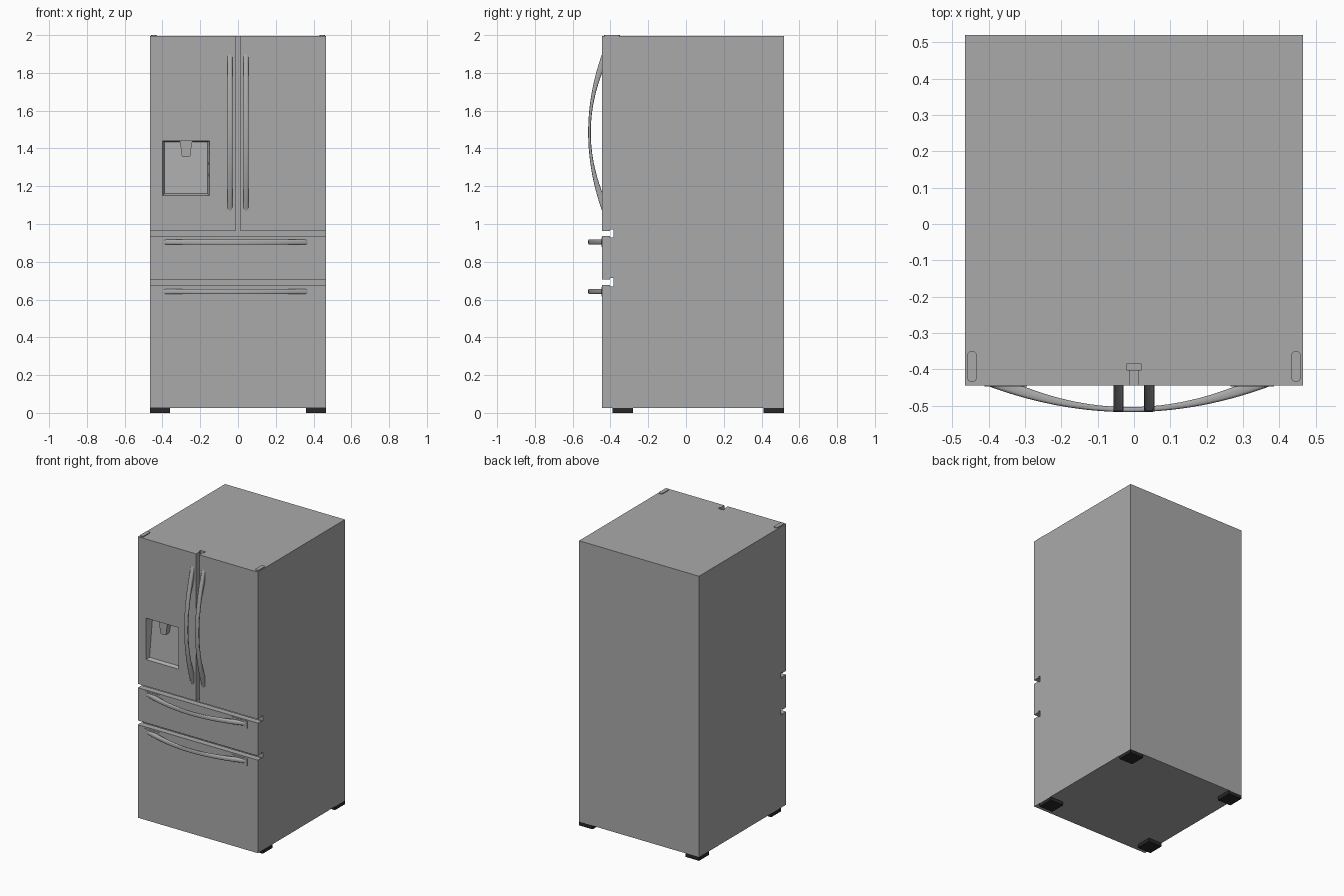
import bpy, bmesh, math
from mathutils import Vector

if "Cube" in bpy.data.objects:
    bpy.data.objects.remove(bpy.data.objects["Cube"])


def material(name, v):
    m = bpy.data.materials.new(name)
    m.diffuse_color = (v, v, v, 1)
    m.use_nodes = True
    m.node_tree.nodes["Principled BSDF"].inputs["Base Color"].default_value = m.diffuse_color
    return m


STEEL = material("steel grey", 0.4)
BLACK = material("foot black", 0.02)
FRONT, SEAM, BACK = -0.445, -0.402, -0.385


def finish(name, bm, mat):
    bmesh.ops.recalc_face_normals(bm, faces=bm.faces[:])
    me = bpy.data.meshes.new(name)
    bm.to_mesh(me)
    bm.free()
    ob = bpy.data.objects.new(name, me)
    bpy.context.collection.objects.link(ob)
    me.materials.append(mat)
    return ob


def loft(name, rings, mat=STEEL):
    bm = bmesh.new()
    vs = [[bm.verts.new(p) for p in r] for r in rings]
    n = len(rings[0])
    for a, b in zip(vs, vs[1:]):
        for i in range(n):
            j = (i + 1) % n
            bm.faces.new((a[i], a[j], b[j], b[i]))
    bm.faces.new(vs[0])
    bm.faces.new(vs[-1])
    return finish(name, bm, mat)


def box(name, x0, x1, y0, y1, z0, z1, mat=STEEL):
    ring = lambda z: [(x0, y0, z), (x1, y0, z), (x1, y1, z), (x0, y1, z)]
    return loft(name, [ring(z0), ring(z1)], mat)


def smooth(ob):
    bpy.ops.object.select_all(action='DESELECT')
    ob.select_set(True)
    bpy.context.view_layer.objects.active = ob
    bpy.ops.object.shade_smooth_by_angle(angle=math.radians(40))


# Cabinet and feet
W, TOP, BASE = 0.465, 1.994, 0.025
box("cabinet", -W, W, BACK, 0.52, BASE, TOP)
for sx, side in ((-1, "left"), (1, "right")):
    for y, end in ((-0.39, "front"), (0.41, "back")):
        a, b = sorted((sx * 0.36, sx * W))
        box(f"{end}_{side}_foot", a, b, y, y + 0.11, 0, BASE + 0.002, BLACK)

# Doors and drawers: a front slab with a slimmer seal behind it at the gaps
g = 0.007
panels = {  # x0, x1, z0, z1, then seal insets on the same four sides
    "left_door": (-W, -0.013, 0.963, TOP, 0, g, g, 0),
    "right_door": (0.013, W, 0.963, TOP, g, 0, g, 0),
    "upper_drawer": (-W, W, 0.706, 0.936, 0, 0, g, g),
    "lower_drawer": (-W, W, BASE, 0.677, 0, 0, 0, g),
}
parts = {}
for name, (x0, x1, z0, z1, a, b, c, d) in panels.items():
    parts[name] = box(name, x0, x1, FRONT, SEAM, z0, z1)
    parts[name + "_seal"] = box(name + "_seal", x0 + a, x1 - b, SEAM, BACK,
                                z0 + c, z1 - d)

# Dispenser recess: sloping back, deeper at the top
DX0, DX1, DZ0, DZ1 = -0.40, -0.15, 1.15, 1.44


def recess_ring(i, y_low, y_high):
    return [(DX0 + i, y_low, DZ0 + i), (DX1 - i, y_low, DZ0 + i),
            (DX1 - i, y_high, DZ1 - i / 2), (DX0 + i, y_high, DZ1 - i / 2)]


cutter = loft("recess_cutter", [recess_ring(0, -0.48, -0.48),
                                recess_ring(0, FRONT, FRONT),
                                recess_ring(0.012, -0.425, -0.391)])
cutter.hide_render = True
cutter.hide_viewport = True
for key in ("left_door", "left_door_seal"):
    m = parts[key].modifiers.new("recess", 'BOOLEAN')
    m.operation = 'DIFFERENCE'
    m.solver = 'EXACT'
    m.object = cutter

# Dispenser nozzle hanging in the top of the recess
outline = [(-0.034, 1.44), (-0.027, 1.40), (-0.023, 1.362), (-0.017, 1.355),
           (0.017, 1.355), (0.023, 1.362), (0.027, 1.40), (0.034, 1.44)]
loft("dispenser_nozzle", [[(-0.275 + x, y, z) for x, z in outline]
                          for y in (-0.436, -0.393)])


# Bowed handles: rounded section swept between an inner and an outer arc
def handle(name, place, half_len, half_width):
    rings = []
    steps, sides = 28, 16
    for i in range(steps + 1):
        t = -1 + 2 * i / steps
        bow = 1 - t * t
        outer = Vector((half_len * t, 0.002 - 0.075 * bow))
        inner = Vector((half_len * 0.755 * t, 0.002 - 0.061 * bow))
        mid, half = (outer + inner) / 2, (outer - inner) / 2
        ring = []
        for k in range(sides):
            a = 2 * math.pi * (k + 0.5) / sides
            c, s = math.cos(a), math.sin(a)
            u = math.copysign(abs(c) ** 0.6, c)
            w = math.copysign(abs(s) ** 0.6, s)
            p = mid + half * u
            ring.append(place(p.x, FRONT + p.y, half_width * w))
        rings.append(ring)
    smooth(loft(name, rings))


for x, side in ((-0.043, "left"), (0.042, "right")):
    handle(side + "_door_handle",
           lambda u, y, w, x=x: (x + w, y, 1.485 + u), 0.42, 0.014)
for z, side in ((0.904, "upper"), (0.642, "lower")):
    handle(side + "_drawer_handle",
           lambda u, y, w, z=z: (-0.013 + u, y, z + w), 0.398, 0.014)
    # Thin mounting plates under the handle ends
    for x0, x1, end in ((-0.412, -0.295, "left"), (0.265, 0.385, "right")):
        box(f"{side}_drawer_{end}_plate", x0, x1, FRONT - 0.003, FRONT + 0.002,
            z - 0.025, z + 0.024)

# Capsule hinge covers on top
for x, side in ((-0.446, "left"), (0.446, "right")):
    cap = []
    for cy, start in ((-0.364, 0), (-0.421, math.pi)):
        for k in range(9):
            a = start + math.pi * k / 8
            cap.append((x + 0.014 * math.cos(a), cy + 0.014 * math.sin(a)))
    smooth(loft(side + "_hinge_cover", [[(px, py, z) for px, py in cap]
                                        for z in (TOP - 0.004, 2.0)]))
